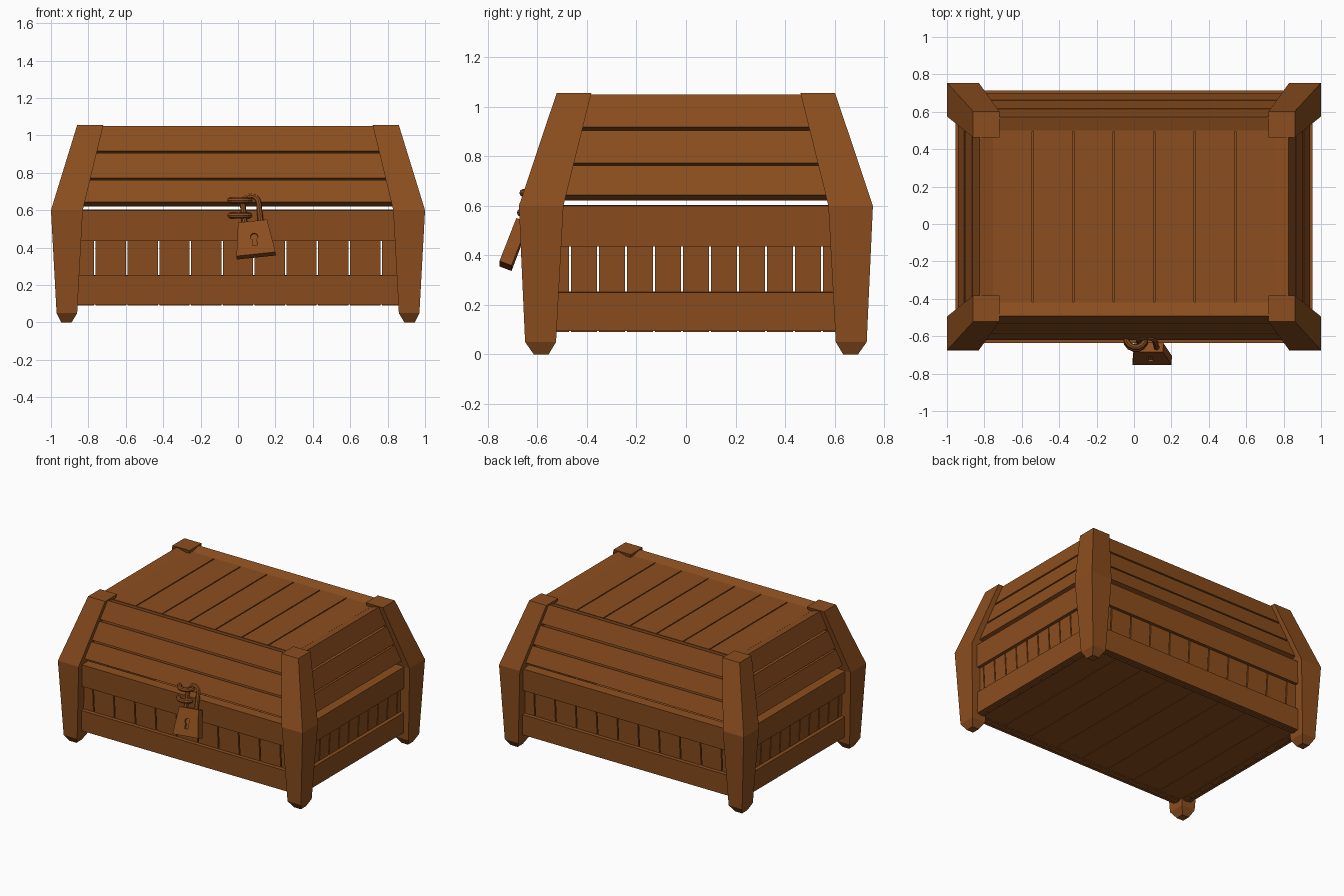
import bpy, bmesh
from math import radians, sin, cos, pi
from mathutils import Matrix, Vector, Euler

if "Cube" in bpy.data.objects:
    bpy.data.objects.remove(bpy.data.objects["Cube"])

CY = 0.04  # chest centre in y, the padlock hangs out in front
wood = bpy.data.materials.new("brown_wood")
wood.diffuse_color = (0.26, 0.076, 0.013, 1)
wood.use_nodes = True
wood.node_tree.nodes["Principled BSDF"].inputs["Base Color"].default_value = wood.diffuse_color


def finish(name, bm):
    bmesh.ops.recalc_face_normals(bm, faces=bm.faces)
    me = bpy.data.meshes.new(name)
    bm.to_mesh(me)
    bm.free()
    me.materials.append(wood)
    ob = bpy.data.objects.new(name, me)
    bpy.context.collection.objects.link(ob)
    return ob


def loft(name, rings, closed=False):
    """Skin a list of equal-length point rings, capping the ends."""
    bm = bmesh.new()
    vs = [[bm.verts.new(p) for p in r] for r in rings]
    n = len(vs[0])
    pairs = list(zip(vs, vs[1:])) + ([(vs[-1], vs[0])] if closed else [])
    for a, b in pairs:
        for i in range(n):
            bm.faces.new((a[i], a[(i + 1) % n], b[(i + 1) % n], b[i]))
    if not closed:
        bm.faces.new(vs[0])
        bm.faces.new(vs[-1])
    return finish(name, bm)


def box(name, x0, x1, y0, y1, z0, z1):
    return loft(name, [[(x0, y0, z), (x1, y0, z), (x1, y1, z), (x0, y1, z)] for z in (z0, z1)])


def board(name, side, bot, top, t, low, high):
    """Leaning board: outer edge from bot to top as (outward, z), with end
    positions along the wall low=(a, b) at the bottom and high=(a, b) at the top."""
    b, p = Vector(bot), Vector(top)
    d = (p - b).normalized()
    inward = Vector((-d.y, d.x)) * t
    axis, sgn = side
    rings = []
    for k in (0, 1):
        ring = []
        for q, l in ((b, low[k]), (p, high[k]), (p + inward, high[k]), (b + inward, low[k])):
            ring.append((l, CY + sgn * q.x, q.y) if axis == 'y' else (sgn * q.x, CY + l, q.y))
        rings.append(ring)
    return loft(name, rings)


def lerp(z, z0, a, z1, b):
    return a + (b - a) * (z - z0) / (z1 - z0)


# Corner posts: (z, outer x, inner x, outer y, inner y)
lower = [(0, .945, .89, .655, .595), (.05, .97, .86, .69, .565), (.6, 1, .83, .715, .535)]
upper = [(.6, 1, .83, .715, .535), (1.055, .86, .72, .5625, .4225)]
for sx, xn in ((-1, "left"), (1, "right")):
    for sy, yn in ((-1, "front"), (1, "back")):
        for part, rows in (("body", lower), ("lid", upper)):
            loft(f"{part}_post_{yn}_{xn}",
                 [[(sx * a, CY + sy * c, z), (sx * b, CY + sy * c, z),
                   (sx * b, CY + sy * d, z), (sx * a, CY + sy * d, z)] for z, a, b, c, d in rows])

sides = {"front": ('y', -1), "back": ('y', 1), "left": ('x', -1), "right": ('x', 1)}
for sn, side in sides.items():
    long = side[0] == 'y'
    # Body rails and the recessed upright slats
    u0, u1 = (.645, .675) if long else (.93, .955)
    h = .9 if long else .62
    u = lambda z: lerp(z, .095, u0, .6, u1)
    for rn, z0, z1 in (("lower", .095, .25), ("upper", .435, .6)):
        board(f"{rn}_rail_{sn}", side, (u(z0), z0), (u(z1), z1), .07, (-h, h), (-h, h))
    pitch = .17 if long else .113
    for i in range(-5, 6):
        a = max(i * pitch - pitch / 2 + .004, -h)
        b = min(i * pitch + pitch / 2 - .004, h)
        board(f"slat_{sn}", side, (u(.09) - .025, .09), (u(.58) - .025, .58), .03, (a, b), (a, b))
    # Three leaning lid planks
    v0, v1 = (.665, .532) if long else (.945, .826)
    e0, e1 = (.93, .80) if long else (.64, .50)
    v = lambda z: lerp(z, .63, v0, 1.05, v1)
    e = lambda z: lerp(z, .63, e0, 1.05, e1)
    for z0, z1 in ((.643, .762), (.773, .905), (.918, 1.05)):
        board(f"lid_plank_{sn}", side, (v(z0), z0), (v(z1), z1), .08,
              (-e(z0), e(z0)), (-e(z1), e(z1)))

# Lid top planks and floor planks
for i in range(7):
    x = (i - 3) * .2165
    box("top_plank", x - .1045, x + .1045, CY - .46, CY + .46, .985, 1.03)
for i in range(8):
    x = (i - 3.5) * .225
    box("floor_plank", x - .1115, x + .1115, CY - .63, CY + .63, .10, .135)


# Padlock hardware
def tube(name, path, r, sides=8, closed=False):
    path = [Vector(p) for p in path]
    n = len(path)
    rings = []
    up = (path[1] - path[0]).cross(path[n // 2] - path[0]).normalized()
    for i, p in enumerate(path):
        a = path[(i - 1) % n] if closed or i else p
        b = path[(i + 1) % n] if closed or i < n - 1 else p
        w = (b - a).normalized().cross(up)
        rings.append([p + r * (cos(2 * pi * k / sides) * up + sin(2 * pi * k / sides) * w)
                      for k in range(sides)])
    return loft(name, rings, closed)


for rn, y, z in (("body_ring", -.615, .572), ("lid_ring", -.605, .652)):
    tube(rn, [(.01 + .054 * cos(2 * pi * k / 14), y + .054 * sin(2 * pi * k / 14), z)
              for k in range(14)], .016, closed=True)

pose = Matrix.Translation((.088, -.695, .445)) @ Euler((radians(-21), radians(-6), 0), 'XYZ').to_matrix().to_4x4()
lock = loft("padlock_body", [[(-.105, y, -.095), (.105, y, -.095), (.078, y, .095), (-.078, y, .095)]
                             for y in (-.026, .026)])
arc = [(.043 * cos(pi * k / 8), 0, .205 + .043 * sin(pi * k / 8)) for k in range(9)]
shackle = tube("padlock_shackle", [(.043, 0, .08)] + arc + [(-.043, 0, .08)], .015)
# Keyhole recess
hole = [(.02 * cos(radians(a)), .005 + .02 * sin(radians(a))) for a in range(-60, 241, 30)]
hole += [(-.014, -.045), (.014, -.045)]
key = loft("keyhole_cutter", [[(x, y, z) for x, z in hole] for y in (-.05, -.014)])
for ob in (lock, shackle, key):
    ob.matrix_world = pose
cut = lock.modifiers.new("keyhole", 'BOOLEAN')
cut.operation = 'DIFFERENCE'
cut.solver = 'EXACT'
cut.object = key
key.hide_render = True
key.hide_set(True)
